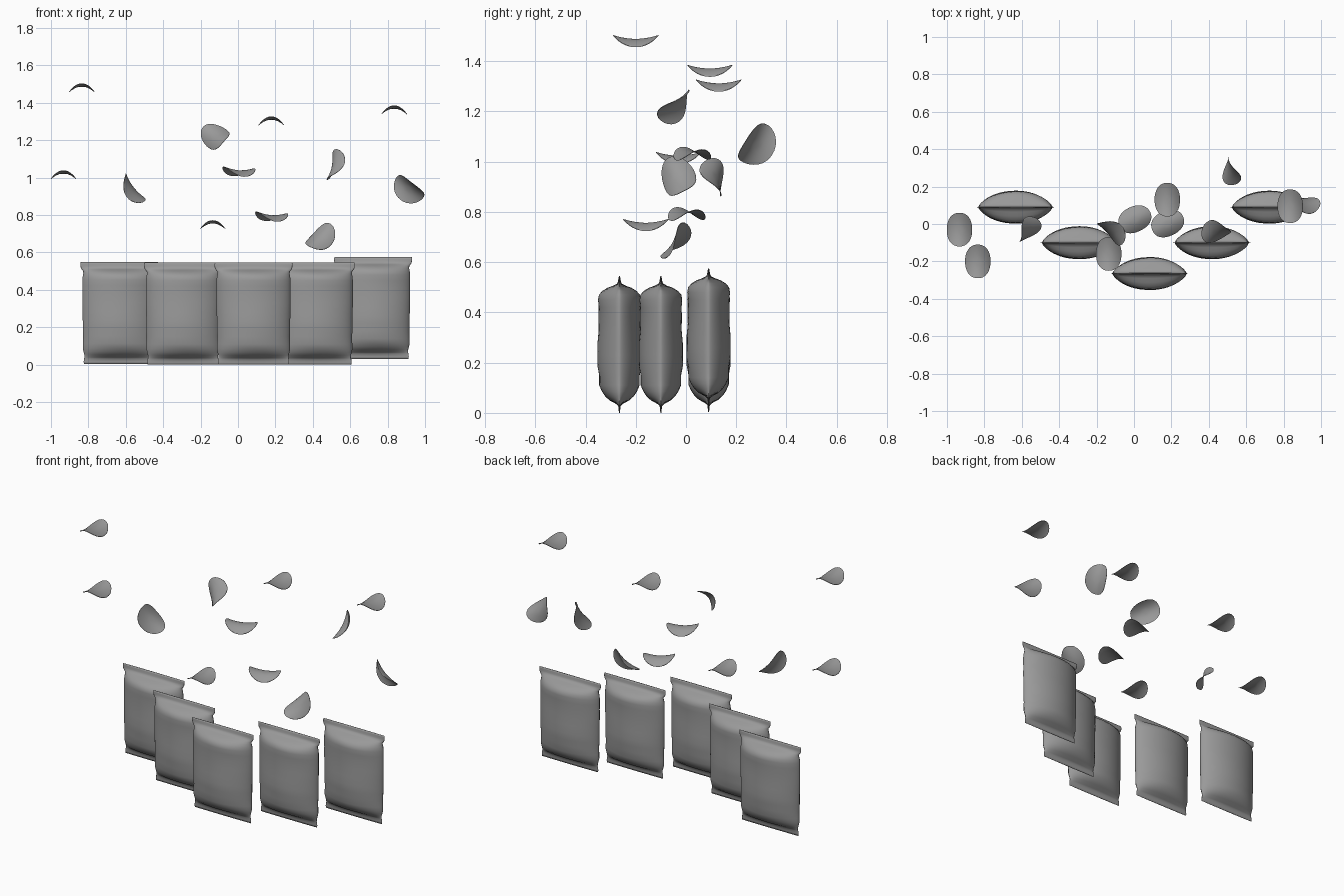
import bpy, bmesh, math
from mathutils import Vector

if "Cube" in bpy.data.objects:
    bpy.data.objects.remove(bpy.data.objects["Cube"])

grey = bpy.data.materials.new("dark_grey")
grey.diffuse_color = (0.32, 0.32, 0.32, 1)
grey.use_nodes = True
grey.node_tree.nodes["Principled BSDF"].inputs["Base Color"].default_value = grey.diffuse_color


def finish(name, bm, angle):
    bmesh.ops.recalc_face_normals(bm, faces=bm.faces)
    me = bpy.data.meshes.new(name)
    bm.to_mesh(me)
    bm.free()
    me.materials.append(grey)
    ob = bpy.data.objects.new(name, me)
    bpy.context.collection.objects.link(ob)
    bpy.ops.object.select_all(action='DESELECT')
    ob.select_set(True)
    bpy.context.view_layer.objects.active = ob
    bpy.ops.object.shade_smooth_by_angle(angle=math.radians(angle))
    return ob


# Bag rows: height, half width, half depth
BAG = [(0.000, .190, .002), (0.012, .191, .003), (0.028, .190, .005), (0.036, .187, .014),
       (0.050, .188, .040), (0.066, .192, .058), (0.085, .196, .070), (0.110, .195, .079),
       (0.150, .194, .082), (0.190, .196, .087), (0.230, .196, .088), (0.280, .197, .086),
       (0.330, .198, .084), (0.380, .198, .082), (0.420, .198, .084), (0.450, .198, .085),
       (0.470, .196, .080), (0.485, .193, .068), (0.498, .194, .048), (0.506, .201, .026),
       (0.514, .206, .010), (0.523, .208, .006), (0.535, .208, .004), (0.545, .207, .002)]
COLS = 24


def bag(name, cx, cy, cz):
    bm = bmesh.new()
    rings = []
    for z, w, d in BAG:
        ring = []
        for i in range(2 * COLS):
            a = math.pi * i / COLS
            u = math.cos(a)
            side = -1 if i < COLS else 1
            # pillow section; soft horizontal creases on the body
            y = d * max(0, 1 - u * u) ** 0.66
            y *= 1 + 0.02 * math.sin(z * 70 + u * 2) * (1 - u * u)
            ring.append(bm.verts.new((cx + w * u, cy + side * y, cz + z)))
        rings.append(ring)
    n = 2 * COLS
    for r0, r1 in zip(rings, rings[1:]):
        for i in range(n):
            j = (i + 1) % n
            bm.faces.new((r0[i], r0[j], r1[j], r1[i]))
    bm.faces.new(rings[0])
    bm.faces.new(rings[-1])
    return finish(name, bm, 150)


for i, (x, y, z) in enumerate([(-.634, .09, .003), (-.294, -.10, 0), (.083, -.265, 0),
                               (.416, -.10, 0), (.722, .09, .03)]):
    bag(f"bag_{i + 1}", x, y, z)


# Saddle-shaped crisp: long axis curls up, short axis curls down
def crisp(name, centre, normal=(0, 0, 1), long_axis=(0, 1, 0)):
    n = Vector(normal).normalized()
    l = Vector(long_axis)
    l = (l - n * l.dot(n)).normalized()
    s = l.cross(n)
    bm = bmesh.new()

    def ring_pts(r, off):
        pts = []
        for k in range(32):
            a = math.tau * k / 32
            c, t = math.cos(a), math.sin(a)
            # slightly squared oval outline
            f = r / (abs(c) ** 2.25 + abs(t) ** 2.25) ** (1 / 2.25)
            p, q = f * c, f * t
            h = .015 * q * q - .031 * p * p + off
            pts.append(bm.verts.new(s * (.068 * p) + l * (.090 * q) + n * h))
        return pts

    radii = [.2, .4, .6, .8, .93, 1]
    top = [ring_pts(r, .0012) for r in radii]
    low = [ring_pts(r, -.0012) for r in radii]
    chain = top + low[::-1]
    for r0, r1 in zip(chain, chain[1:]):
        for k in range(32):
            j = (k + 1) % 32
            bm.faces.new((r0[k], r0[j], r1[j], r1[k]))
    bm.faces.new(top[0])
    bm.faces.new(low[0])
    # place by the middle of the bounding box
    mid = Vector([(min(v.co[i] for v in bm.verts) + max(v.co[i] for v in bm.verts)) / 2
                  for i in range(3)])
    bmesh.ops.translate(bm, verts=bm.verts, vec=Vector(centre) - mid)
    return finish(name, bm, 50)


# Level crisps
for i, c in enumerate([(-.835, -.20, 1.480), (-.933, -.03, 1.015), (-.135, -.16, .748),
                       (.178, .13, 1.303), (.835, .095, 1.362)]):
    crisp(f"crisp_level_{i + 1}", c)

# Tumbling crisps: centre, normal, long axis
TUMBLE = [
    ((-.122, -.050, 1.218), (-.40, -.70, .50), (-.60, .60, .40)),
    ((-.554, -.028, .943), (.80, -.35, .48), (-.58, -.29, .76)),
    ((.005, .025, 1.032), (.06, 0, 1), (.90, .42, -.05)),
    ((.180, .003, .792), (.06, 0, 1), (.90, .42, -.05)),
    ((.523, .283, 1.070), (-.85, -.33, .40), (.19, .52, .83)),
    ((.915, .102, .938), (.40, .80, .45), (.75, -.13, -.65)),
    ((.440, -.040, .686), (-.20, -.75, .63), (.63, .40, .67)),
]
for i, (c, n, l) in enumerate(TUMBLE):
    crisp(f"crisp_tumbling_{i + 1}", c, n, l)
